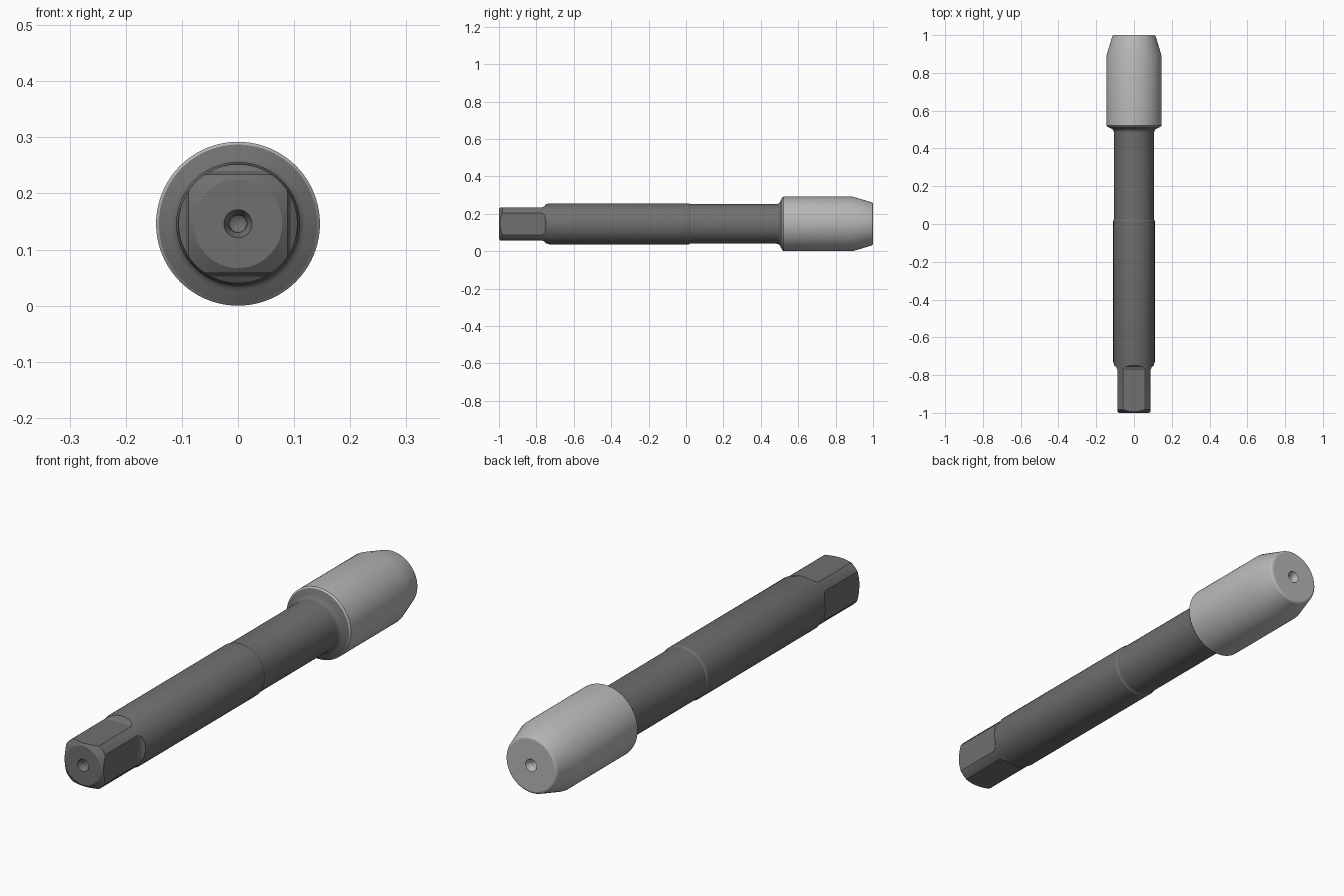
import bpy, bmesh, math
from mathutils import Matrix, Vector

if "Cube" in bpy.data.objects:
    bpy.data.objects.remove(bpy.data.objects["Cube"])

AXIS_Z = 0.146
SEGS = 96


def material(name, v):
    m = bpy.data.materials.new(name)
    m.diffuse_color = (v, v, v, 1)
    m.use_nodes = True
    m.node_tree.nodes["Principled BSDF"].inputs["Base Color"].default_value = m.diffuse_color
    return m


def add_object(name, bm, mat=None):
    bmesh.ops.recalc_face_normals(bm, faces=bm.faces)
    me = bpy.data.meshes.new(name)
    bm.to_mesh(me)
    bm.free()
    ob = bpy.data.objects.new(name, me)
    bpy.context.collection.objects.link(ob)
    ob.location.z = AXIS_Z
    if mat:
        me.materials.append(mat)
    return ob


def lathe(name, profile, mat):
    """Spin (radius, y) points about the y axis."""
    bm = bmesh.new()
    vs = [bm.verts.new((r, y, 0)) for r, y in profile]
    es = [bm.edges.new(p) for p in zip(vs, vs[1:])]
    bmesh.ops.spin(bm, geom=vs + es, cent=(0, 0, 0), axis=(0, 1, 0),
                   angle=math.tau, steps=SEGS, use_duplicate=False)
    bmesh.ops.remove_doubles(bm, verts=bm.verts, dist=1e-5)
    return add_object(name, bm, mat)


def flat_cutter(i):
    """Prism that mills one flat of the drive square, with a sloped run-out."""
    bm = bmesh.new()
    prof = [(-1.1, 0.088), (-0.772, 0.088), (-0.757, 0.094),
            (-0.742, 0.115), (-0.742, 0.3), (-1.1, 0.3)]
    face = bm.faces.new([bm.verts.new((-0.2, y, z)) for y, z in prof])
    ext = bmesh.ops.extrude_face_region(bm, geom=[face])
    bmesh.ops.translate(bm, vec=(0.4, 0, 0),
                        verts=[g for g in ext["geom"] if isinstance(g, bmesh.types.BMVert)])
    bm.transform(Matrix.Rotation(i * math.pi / 2, 4, 'Y'))
    ob = add_object(f"flat_cutter_{i}", bm)
    ob.hide_render = True
    return ob


def smooth(ob):
    bpy.ops.object.select_all(action='DESELECT')
    ob.select_set(True)
    bpy.context.view_layer.objects.active = ob
    bpy.ops.object.shade_smooth_by_angle(angle=math.radians(20))


dark = material("dark_steel", 0.16)
light = material("light_steel", 0.48)

# Shank: centre hole, chamfered drive end, two diameters, flared shoulder
fillet = [(0.106 + 0.022 * (1 - math.cos(a)), 0.484 + 0.022 * math.sin(a))
          for a in (k * math.pi / 12 for k in range(6))]
shank = lathe("shank", [
    (0, -0.935), (0.015, -0.945), (0.016, -0.98), (0.025, -1), (0.079, -1),
    (0.106, -0.982), (0.106, -0.742), (0.110, -0.73), (0.110, 0.015),
    (0.106, 0.022)] + fillet + [(0.141, 0.515), (0, 0.515)], dark)

# Four flats of the drive square
for i in range(4):
    cutter = flat_cutter(i)
    bpy.context.view_layer.objects.active = shank
    mod = shank.modifiers.new("flat", 'BOOLEAN')
    mod.operation = 'DIFFERENCE'
    mod.solver = 'EXACT'
    mod.object = cutter
    bpy.ops.object.modifier_apply(modifier=mod.name)
    bpy.data.objects.remove(cutter)

# Open the shank where it meets the head
bm = bmesh.new()
bm.from_mesh(shank.data)
cap = [f for f in bm.faces if f.normal.y > 0.95 and f.calc_center_median().y > 0.51]
bmesh.ops.delete(bm, geom=cap, context='FACES')
bm.to_mesh(shank.data)
bm.free()
smooth(shank)

# Working head: cylinder, tapered lead, rounded tip edge and centre hole
head = lathe("head", [
    (0.141, 0.515), (0.146, 0.521), (0.146, 0.89), (0.117, 0.988), (0.115, 0.994),
    (0.111, 0.998), (0.106, 1), (0.025, 1), (0.016, 0.98), (0.015, 0.945), (0, 0.935)], light)
smooth(head)
